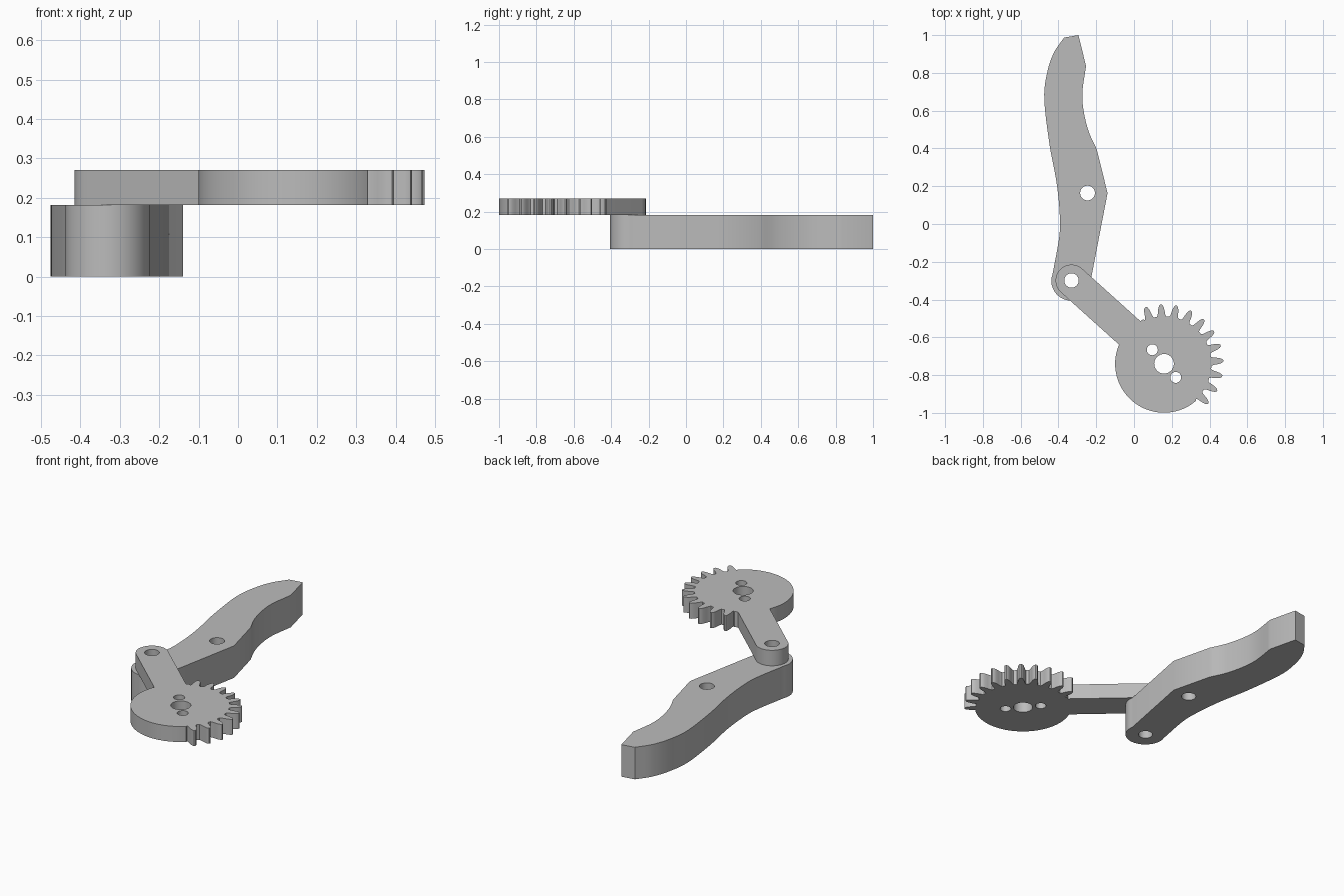
import bpy
import bmesh
from math import radians, degrees, cos, sin, asin, atan2
from mathutils import Vector

cube = bpy.data.objects.get("Cube")
if cube:
    bpy.data.objects.remove(cube, do_unlink=True)

grey = bpy.data.materials.new("plain grey")
grey.use_nodes = True
grey.diffuse_color = (0.5, 0.5, 0.5, 1)
grey.node_tree.nodes["Principled BSDF"].inputs["Base Color"].default_value = (0.5, 0.5, 0.5, 1)


def polar(centre, radius, angle):
    a = radians(angle)
    return Vector((centre[0] + radius * cos(a), centre[1] + radius * sin(a)))


def arc(centre, radius, start, end, steps):
    return [polar(centre, radius, start + (end - start) * i / steps) for i in range(steps + 1)]


def hole(centre, radius):
    return arc(centre, radius, 0, 360, 32)[:-1]


def smooth_path(points, steps=6):
    """Catmull-Rom curve through the points."""
    p = [Vector(q) for q in points]
    p = [2 * p[0] - p[1]] + p + [2 * p[-1] - p[-2]]
    out = []
    for a, b, c, d in zip(p, p[1:], p[2:], p[3:]):
        for i in range(steps):
            t = i / steps
            out.append(0.5 * (2 * b + (c - a) * t + (2 * a - 5 * b + 4 * c - d) * t ** 2
                              + (3 * b - a - 3 * c + d) * t ** 3))
    return out + [p[-2]]


def plate(name, loops, bottom, top):
    """Extrude an outline with holes into a solid plate."""
    curve = bpy.data.curves.new(name, 'CURVE')
    curve.dimensions = '2D'
    curve.fill_mode = 'BOTH'
    curve.extrude = (top - bottom) / 2
    for loop in loops:
        spline = curve.splines.new('POLY')
        spline.points.add(len(loop) - 1)
        for point, co in zip(spline.points, loop):
            point.co = (co[0], co[1], 0, 1)
        spline.use_cyclic_u = True
    source = bpy.data.objects.new(name + " outline", curve)
    bpy.context.collection.objects.link(source)
    bpy.context.view_layer.update()
    evaluated = source.evaluated_get(bpy.context.evaluated_depsgraph_get())
    mesh = bpy.data.meshes.new_from_object(evaluated)
    bpy.data.objects.remove(source, do_unlink=True)

    bm = bmesh.new()
    bm.from_mesh(mesh)
    bmesh.ops.remove_doubles(bm, verts=bm.verts, dist=0.0002)
    bmesh.ops.translate(bm, verts=bm.verts, vec=(0, 0, (top + bottom) / 2))
    bmesh.ops.recalc_face_normals(bm, faces=bm.faces)
    bm.to_mesh(mesh)
    bm.free()
    mesh.name = name
    mesh.materials.clear()
    mesh.materials.append(grey)
    obj = bpy.data.objects.new(name, mesh)
    bpy.context.collection.objects.link(obj)
    bpy.ops.object.select_all(action='DESELECT')
    obj.select_set(True)
    bpy.context.view_layer.objects.active = obj
    bpy.ops.object.shade_smooth_by_angle(angle=radians(25))
    return obj


PIVOT = Vector((-0.331, -0.299))
HUB = Vector((0.159, -0.74))
SPLIT, HEIGHT = 0.182, 0.27

# Gripper jaw: rounded pivot end, straight inner edge, curved finger
outer_edge = smooth_path([(-0.37, 0.987), (-0.425, 0.905), (-0.46, 0.8), (-0.475, 0.66),
                          (-0.447, 0.42), (-0.41, 0.22), (-0.393, 0.05), (-0.396, -0.07),
                          (-0.432, -0.27)])
inner_edge = smooth_path([(-0.198, 0.397), (-0.24, 0.49), (-0.267, 0.6), (-0.273, 0.7),
                          (-0.254, 0.836)])
jaw = (outer_edge + arc(PIVOT, 0.107, 172, 370, 28)
       + [Vector((-0.14, 0.164))] + inner_edge + [Vector((-0.294, 1.0))])
plate("jaw", [jaw, hole(PIVOT, 0.038), hole((-0.246, 0.164), 0.039)], 0, SPLIT)

# Sector gear with an arm reaching to the jaw pivot
RADIUS, ARM = 0.259, 0.084
to_pivot = degrees(atan2(PIVOT.y - HUB.y, PIVOT.x - HUB.x))
spread = degrees(asin(ARM / RADIUS))
tooth = [(-5.6, 0.251), (-4.4, 0.261), (-3.7, 0.278), (-2.9, 0.295), (-1.8, 0.309), (-0.7, 0.315)]
tooth += [(-a, r) for a, r in reversed(tooth)]

gear = arc(HUB, RADIUS, to_pivot + spread, 311, 60)
for i in range(11):
    gear += [polar(HUB, r, -42 + 15 * i + a) for a, r in tooth]
gear += arc(HUB, RADIUS, 115, to_pivot - spread, 3)
gear += arc(PIVOT, ARM, to_pivot - 90, to_pivot + 90, 24)
plate("gear_arm", [gear, hole(PIVOT, 0.038), hole(HUB, 0.052),
                   hole((0.097, -0.666), 0.029), hole((0.221, -0.812), 0.029)], SPLIT, HEIGHT)
